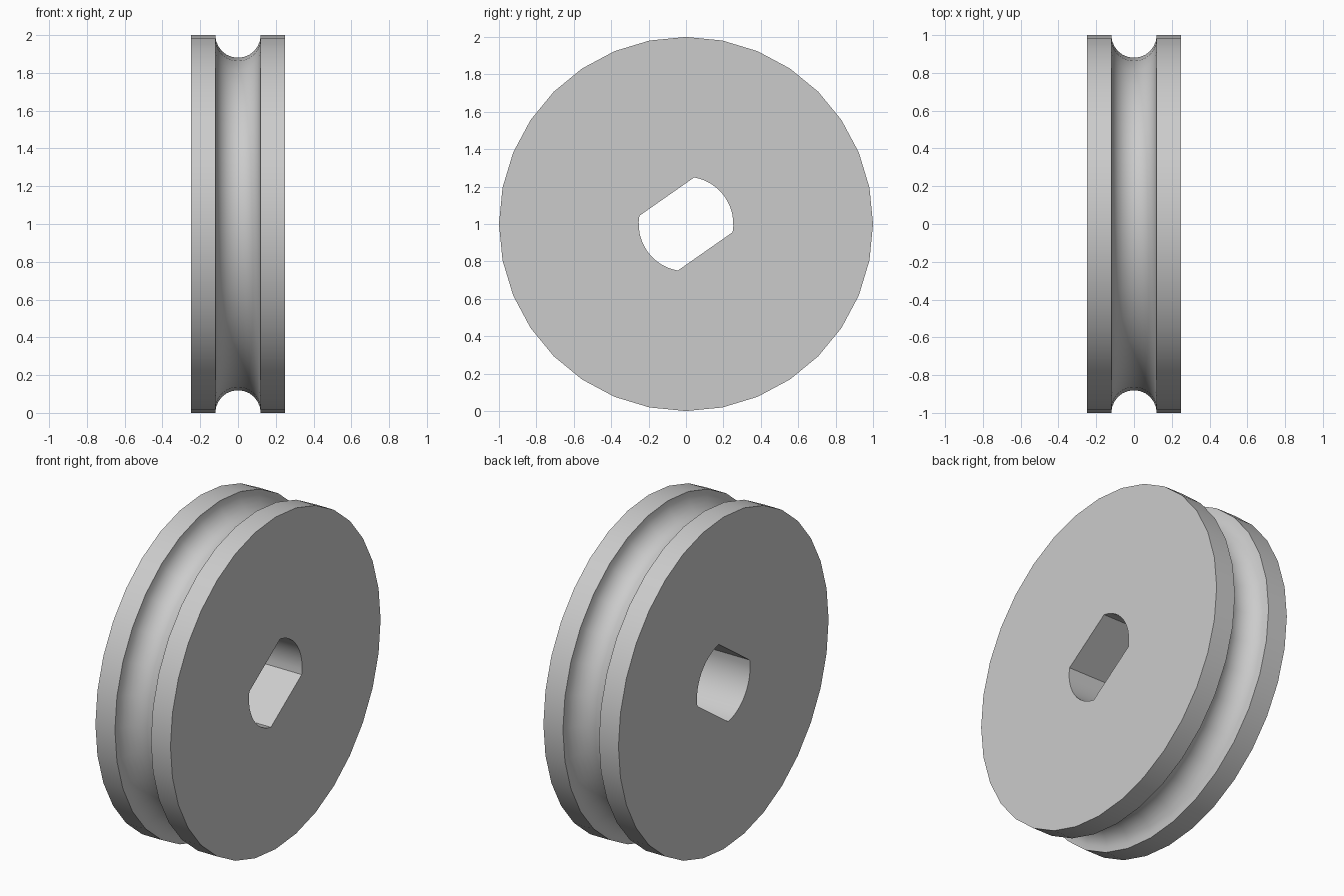
import bpy, bmesh
from math import sin, cos, pi, radians

cube = bpy.data.objects.get("Cube")
if cube:
    bpy.data.objects.remove(cube, do_unlink=True)

RADIUS, HALF_WIDTH, GROOVE = 1.0, 0.25, 0.12
BORE, BORE_TILT = 0.253, 35
RIM_SIDES, ARC_STEPS = 32, 12

grey = bpy.data.materials.new("plain grey")
grey.use_nodes = True
grey.diffuse_color = (0.6, 0.6, 0.6, 1)
grey.node_tree.nodes["Principled BSDF"].inputs["Base Color"].default_value = grey.diffuse_color

bm = bmesh.new()


def ring(x, radius, angles):
    """Closed loop of vertices around the x axis, centred at z = RADIUS."""
    return [bm.verts.new((x, radius * cos(a), RADIUS + radius * sin(a))) for a in angles]


def join(a, b):
    """Skin two matching rings with quads."""
    for i in range(len(a)):
        j = (i + 1) % len(a)
        bm.faces.new((a[i], a[j], b[j], b[i]))


def loop_edges(loop):
    return [bm.edges.get((v, loop[i - 1])) for i, v in enumerate(loop)]


# Rim with a half-round rope groove, lathed around the axle
profile = [(-HALF_WIDTH, RADIUS)]
for i in range(ARC_STEPS + 1):
    a = pi * i / ARC_STEPS
    profile.append((-GROOVE * cos(a), RADIUS - GROOVE * sin(a)))
profile.append((HALF_WIDTH, RADIUS))
rim_angles = [2 * pi * i / RIM_SIDES for i in range(RIM_SIDES)]
rim = [ring(x, r, rim_angles) for x, r in profile]
for a, b in zip(rim, rim[1:]):
    join(a, b)

# Axle bore: two round ends joined by two parallel flats
bore_angles = [radians(BORE_TILT + side - 45 + 90 * i / ARC_STEPS)
               for side in (0, 180) for i in range(ARC_STEPS + 1)]
bore = [ring(x, BORE, bore_angles) for x in (-HALF_WIDTH, HALF_WIDTH)]
join(*bore)

# Flat side faces around the bore
for outer, inner in ((rim[0], bore[0]), (rim[-1], bore[1])):
    bmesh.ops.triangle_fill(bm, use_beauty=True, use_dissolve=False,
                            edges=loop_edges(outer) + loop_edges(inner))
bmesh.ops.recalc_face_normals(bm, faces=bm.faces)

mesh = bpy.data.meshes.new("pulley_wheel")
bm.to_mesh(mesh)
bm.free()
mesh.materials.append(grey)
wheel = bpy.data.objects.new("pulley_wheel", mesh)
bpy.context.collection.objects.link(wheel)

bpy.ops.object.select_all(action="DESELECT")
wheel.select_set(True)
bpy.context.view_layer.objects.active = wheel
bpy.ops.object.shade_smooth_by_angle(angle=radians(30))
